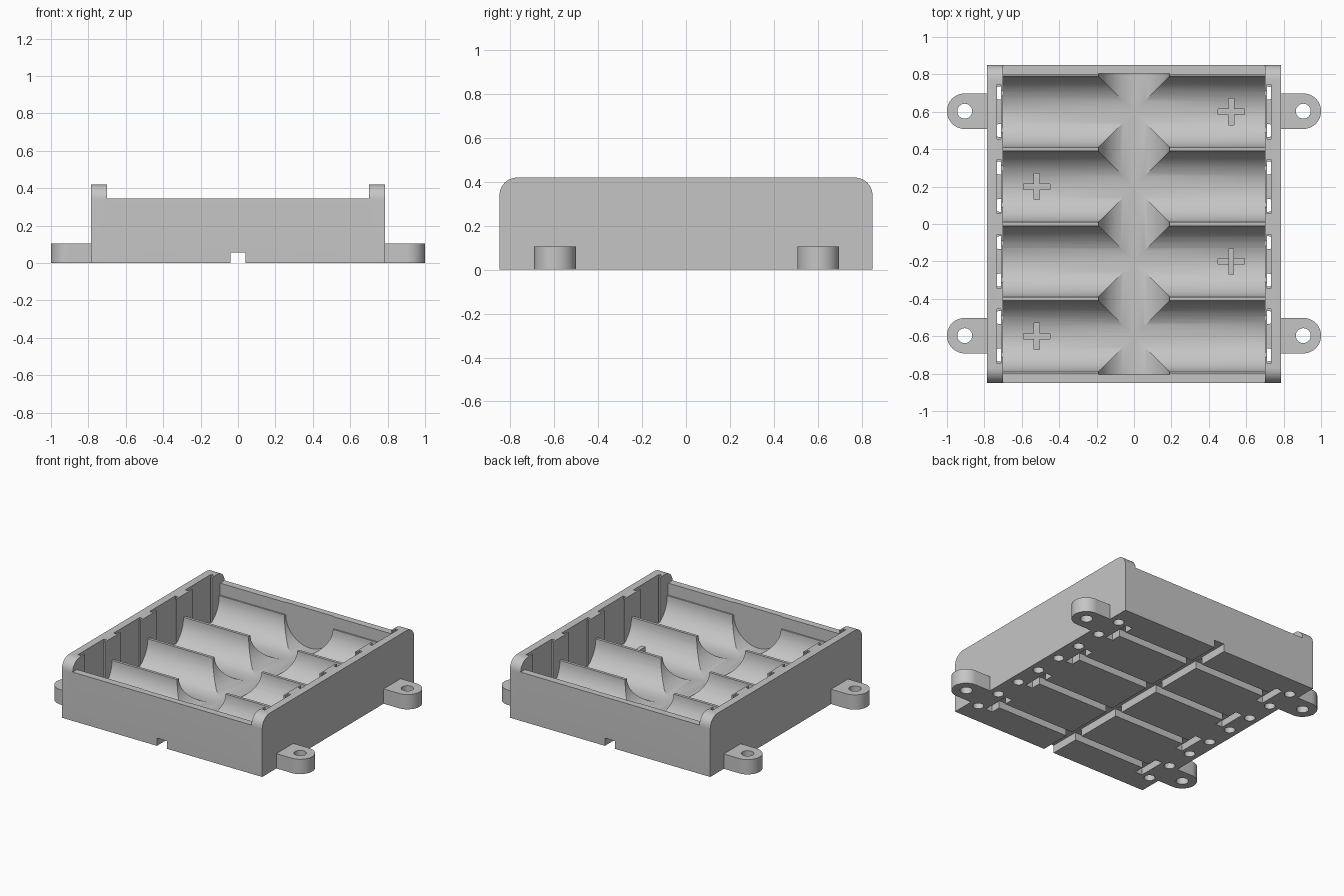
import bpy, bmesh, math
from mathutils import Matrix

if "Cube" in bpy.data.objects:
    bpy.data.objects.remove(bpy.data.objects["Cube"])

grey = bpy.data.materials.new("plain grey plastic")
grey.use_nodes = True
colour = (0.56, 0.56, 0.56, 1)
grey.diffuse_color = colour
grey.node_tree.nodes["Principled BSDF"].inputs["Base Color"].default_value = colour

# Main dimensions
CELLS = (-0.6, -0.2, 0.2, 0.6)
HALF_X, HALF_Y, INNER_X, INNER_Y = 0.785, 0.85, 0.70, 0.80
AXIS_Z, RADIUS = 0.26, 0.19
WALL_Z, END_Z, CORNER = 0.345, 0.42, 0.08
CHANNEL_Z, CHANNEL_W = 0.055, 0.04


def add_object(name, bm):
    bmesh.ops.recalc_face_normals(bm, faces=bm.faces)
    mesh = bpy.data.meshes.new(name)
    bm.to_mesh(mesh)
    bm.free()
    mesh.materials.append(grey)
    obj = bpy.data.objects.new(name, mesh)
    bpy.context.collection.objects.link(obj)
    return obj


def box(name, x, y, z):
    bm = bmesh.new()
    bmesh.ops.create_cube(bm, size=1)
    for v in bm.verts:
        for i, (low, high) in enumerate((x, y, z)):
            v.co[i] = low if v.co[i] < 0 else high
    return add_object(name, bm)


def rod(name, centre, radius, length, axis="Z", sides=32):
    bm = bmesh.new()
    turn = {"X": Matrix.Rotation(math.pi / 2, 4, "Y"),
            "Y": Matrix.Rotation(math.pi / 2, 4, "X"), "Z": Matrix()}[axis]
    bmesh.ops.create_cone(bm, cap_ends=True, segments=sides, radius1=radius,
                          radius2=radius, depth=length,
                          matrix=Matrix.Translation(centre) @ turn)
    return add_object(name, bm)


def prism_x(name, profile, x0, x1):
    """Extrude a (y, z) profile along x."""
    bm = bmesh.new()
    face = bm.faces.new([bm.verts.new((x0, y, z)) for y, z in profile])
    moved = bmesh.ops.extrude_face_region(bm, geom=[face])["geom"]
    bmesh.ops.translate(bm, vec=(x1 - x0, 0, 0),
                        verts=[g for g in moved if isinstance(g, bmesh.types.BMVert)])
    return add_object(name, bm)


def arc(cy, cz, radius, start, end, steps):
    angles = [math.radians(start + (end - start) * i / steps) for i in range(steps + 1)]
    return [(cy + radius * math.cos(a), cz + radius * math.sin(a)) for a in angles]


def combine(target, tool, operation="DIFFERENCE"):
    mod = target.modifiers.new("join or cut", "BOOLEAN")
    mod.operation, mod.solver, mod.object = operation, "EXACT", tool
    bpy.context.view_layer.objects.active = target
    bpy.ops.object.modifier_apply(modifier=mod.name)
    bpy.data.objects.remove(tool)


def smooth(obj):
    bpy.ops.object.select_all(action="DESELECT")
    obj.select_set(True)
    bpy.context.view_layer.objects.active = obj
    bpy.ops.object.shade_smooth_by_angle(angle=math.radians(25))


# Tray: side walls and four round troughs as one profile
profile = [(-HALF_Y, 0), (-HALF_Y, WALL_Z), (-INNER_Y, WALL_Z), (-INNER_Y, AXIS_Z)]
for y in CELLS:
    profile += arc(y, AXIS_Z, RADIUS, 180, 360, 32)
profile += [(INNER_Y, AXIS_Z), (INNER_Y, WALL_Z), (HALF_Y, WALL_Z), (HALF_Y, 0)]
tray = prism_x("battery_tray", profile, -INNER_X, INNER_X)

# Finger groove across the ribs
combine(tray, rod("groove", (0, 0, AXIS_Z), RADIUS, 2 * INNER_Y + 0.01, "Y", 64))
combine(tray, box("groove_top", (-RADIUS, RADIUS), (-INNER_Y - 0.005, INNER_Y + 0.005),
                  (AXIS_Z, 0.5)))

# Engraved plus marks, on alternating ends
for i, y in enumerate(CELLS):
    x = 0.52 if i % 2 else -0.52
    for w, h in ((0.07, 0.015), (0.015, 0.07)):
        combine(tray, box("plus", (x - w, x + w), (y - h, y + h), (0.06, 0.15)))

# Rounded end walls with contact slots
end_profile = ([(-HALF_Y, 0)]
               + arc(-HALF_Y + CORNER, END_Z - CORNER, CORNER, 180, 90, 10)
               + arc(HALF_Y - CORNER, END_Z - CORNER, CORNER, 90, 0, 10)
               + [(HALF_Y, 0)])
for side in (-1, 1):
    wall = prism_x("end_wall", end_profile, side * INNER_X, side * HALF_X)
    for y in CELLS:
        for a, b, half, low in ((0.712, 0.732, 0.145, 0.07), (0.69, 0.713, 0.11, 0.10)):
            xs = sorted((side * a, side * b))
            combine(wall, box("slot", xs, (y - half, y + half), (low, 0.5)))
    combine(tray, wall, "UNION")

# Wiring channels under the floor, with crossbars at their ends
combine(tray, box("channel", (-CHANNEL_W, CHANNEL_W), (-1, 1), (-0.1, CHANNEL_Z)))
for y in CELLS:
    combine(tray, box("channel", (-0.64, 0.64), (y - 0.03, y + 0.03), (-0.1, CHANNEL_Z - 0.003)))
    for side in (-1, 1):
        xs = sorted((side * 0.60, side * 0.655))
        combine(tray, box("crossbar", xs, (y - 0.1, y + 0.1), (-0.1, CHANNEL_Z - 0.006)))
        # Wire holes up into the contact slots
        for dy in (-0.1, 0.1):
            combine(tray, rod("wire_hole", (side * 0.717, y + dy, 0), 0.035, 0.16))
smooth(tray)

# Screw ears
for side in (-1, 1):
    for y in (-0.6, 0.6):
        y += 0.003
        ear = rod("mounting_ear", (side * 0.905, y, 0.0525), 0.095, 0.105, sides=48)
        xs = sorted((side * 0.78, side * 0.905))
        combine(ear, box("ear_root", xs, (y - 0.095, y + 0.095), (0, 0.105)), "UNION")
        combine(ear, rod("screw_hole", (side * 0.905, y, 0.05), 0.04, 0.3))
        smooth(ear)
